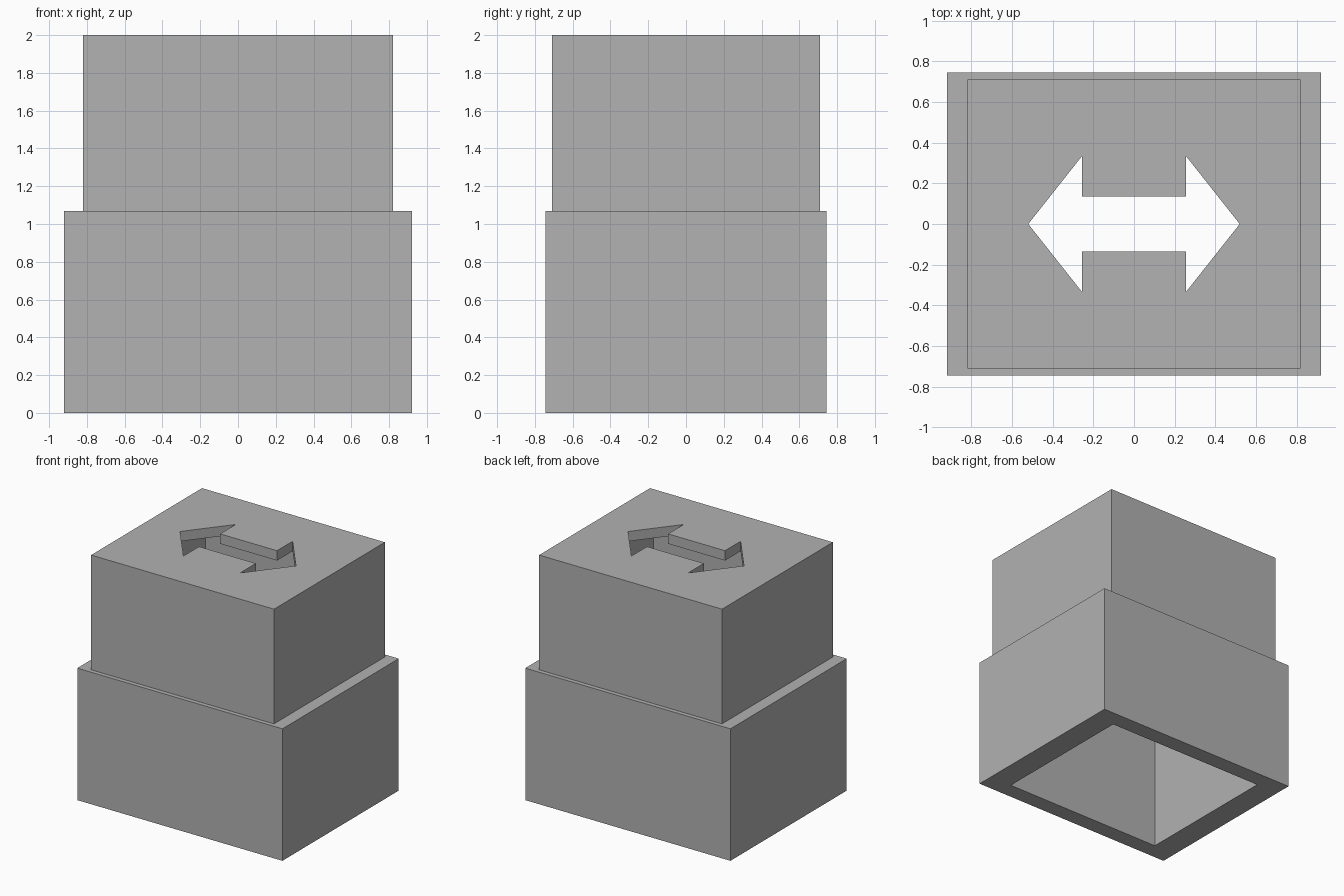
import bpy
import bmesh

cube = bpy.data.objects.get("Cube")
if cube:
    bpy.data.objects.remove(cube, do_unlink=True)

TOP, STEP, ROOF = 2.0, 1.07, 0.08

grey = bpy.data.materials.new("plain grey")
grey.use_nodes = True
colour = (0.445, 0.445, 0.445, 1)
grey.diffuse_color = colour
grey.node_tree.nodes["Principled BSDF"].inputs["Base Color"].default_value = colour

bm = bmesh.new()


def loop(points, z):
    """Closed ring of edges at height z; returns its vertices."""
    verts = [bm.verts.new((x, y, z)) for x, y in points]
    for a, b in zip(verts, verts[1:] + verts[:1]):
        bm.edges.new((a, b))
    return verts


def rectangle(x, y):
    return [(-x, -y), (x, -y), (x, y), (-x, y)]


def bridge(a, b):
    """Quad strip between two matching rings."""
    for i in range(len(a)):
        j = (i + 1) % len(a)
        bm.faces.new((a[i], a[j], b[j], b[i]))


def ring_edges(verts):
    return [bm.edges.get(pair) for pair in zip(verts, verts[1:] + verts[:1])]


# Stepped hollow shell, from the cavity ceiling round to the outer top
sections = [(0.72, 0.61, TOP - ROOF), (0.72, 0.61, 0), (0.92, 0.745, 0),
            (0.92, 0.745, STEP), (0.82, 0.71, STEP), (0.82, 0.71, TOP)]
rings = [loop(rectangle(x, y), z) for x, y, z in sections]
for a, b in zip(rings, rings[1:]):
    bridge(a, b)

# Double-headed arrow opening through the roof
half = [(0.255, -0.135), (0.255, -0.335), (0.52, 0), (0.255, 0.335), (0.255, 0.135)]
arrow = half + [(-x, -y) for x, y in half]
arrow_low, arrow_high = loop(arrow, TOP - ROOF), loop(arrow, TOP)
bridge(arrow_low, arrow_high)

# Roof surfaces around the opening
for outer, inner in ((rings[0], arrow_low), (rings[-1], arrow_high)):
    bmesh.ops.triangle_fill(bm, use_beauty=True, use_dissolve=False,
                            edges=ring_edges(outer) + ring_edges(inner))

bmesh.ops.recalc_face_normals(bm, faces=bm.faces[:])
mesh = bpy.data.meshes.new("stepped_cover")
bm.to_mesh(mesh)
bm.free()
mesh.materials.append(grey)
cover = bpy.data.objects.new("stepped_cover", mesh)
bpy.context.collection.objects.link(cover)
